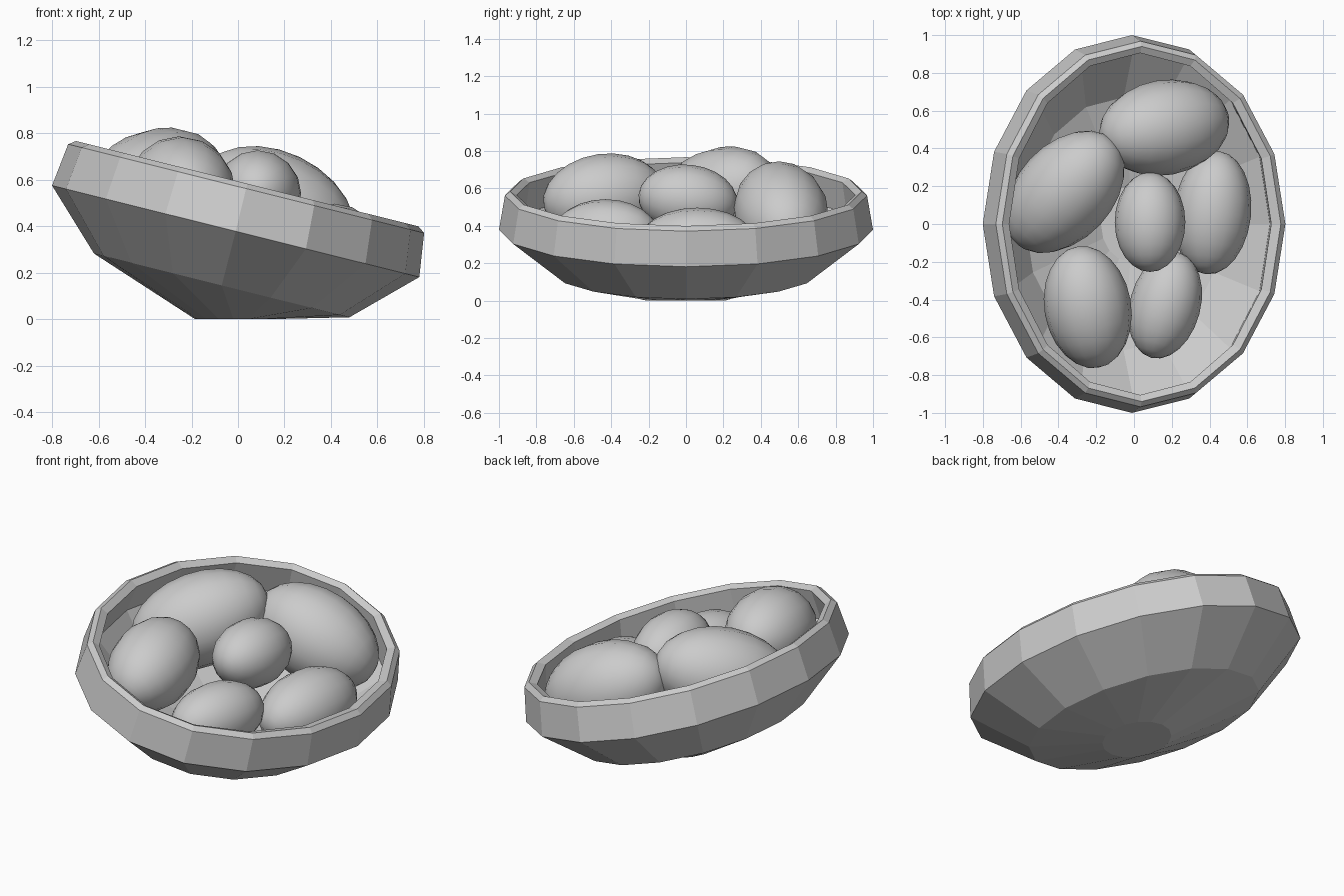
import bpy, bmesh
from math import sin, cos, pi, radians
from mathutils import Matrix, Vector

if "Cube" in bpy.data.objects:
    bpy.data.objects.remove(bpy.data.objects["Cube"])

SIDES = 16
TILT = radians(14)


def make_object(name, bm):
    bmesh.ops.recalc_face_normals(bm, faces=bm.faces[:])
    me = bpy.data.meshes.new(name)
    bm.to_mesh(me)
    bm.free()
    ob = bpy.data.objects.new(name, me)
    bpy.context.collection.objects.link(ob)
    return ob


def tilted_bowl(name, rings):
    """Loft elliptical rings (centre x, centre z, x radius, y radius, tilt)."""
    bm = bmesh.new()
    loops = []
    for cx, cz, rx, ry, tilt in rings:
        loop = []
        for i in range(SIDES):
            a = 2 * pi * i / SIDES
            u = rx * cos(a)
            loop.append(bm.verts.new((cx + u * cos(tilt), ry * sin(a), cz - u * sin(tilt))))
        loops.append(loop)
    for lo, hi in zip(loops, loops[1:]):
        for i in range(SIDES):
            j = (i + 1) % SIDES
            bm.faces.new((lo[i], lo[j], hi[j], hi[i]))
    bm.faces.new(loops[0])
    bm.faces.new(loops[-1])
    return make_object(name, bm)


def egg(name, centre, length, radius, heading, pitch):
    """Smooth ellipsoid; heading turns it in plan, pitch raises its far end."""
    bm = bmesh.new()
    bmesh.ops.create_uvsphere(bm, u_segments=16, v_segments=12, radius=1)
    for f in bm.faces:
        f.smooth = True
    m = (Matrix.Translation(Vector(centre))
         @ Matrix.Rotation(radians(heading), 4, 'Z')
         @ Matrix.Rotation(radians(90 - pitch), 4, 'Y')
         @ Matrix.Diagonal((radius, radius, length, 1)))
    bm.transform(m)
    return make_object(name, bm)


# bowl: outside from the flat foot up, over the rim, down the inside
tilted_bowl("bowl", [
    (-0.02, 0.0, 0.165, 0.21, 0),
    (-0.07, 0.145, 0.567, 0.70, TILT),
    (-0.01, 0.378, 0.815, 1.0, TILT),
    (0.035, 0.562, 0.79, 0.968, TILT),
    (0.04, 0.583, 0.76, 0.94, TILT),
    (0.033, 0.565, 0.715, 0.905, TILT),
    (-0.003, 0.40, 0.745, 0.93, TILT),
    (-0.055, 0.195, 0.535, 0.67, TILT),
    (-0.02, 0.06, 0.155, 0.20, 0),
])

# eggs resting in the bowl
egg("back_egg", (0.16, 0.51, 0.47), 0.365, 0.252, 10, -25)
egg("left_egg", (-0.365, 0.17, 0.557), 0.385, 0.255, 47, 17)
egg("front_left_egg", (-0.245, -0.44, 0.555), 0.328, 0.23, 100, 8)
egg("front_right_egg", (0.165, -0.43, 0.355), 0.288, 0.187, 75, 0)
egg("right_egg", (0.415, 0.06, 0.292), 0.328, 0.205, 84, 0)
egg("middle_egg", (0.085, 0.01, 0.54), 0.265, 0.187, 90, -6)
